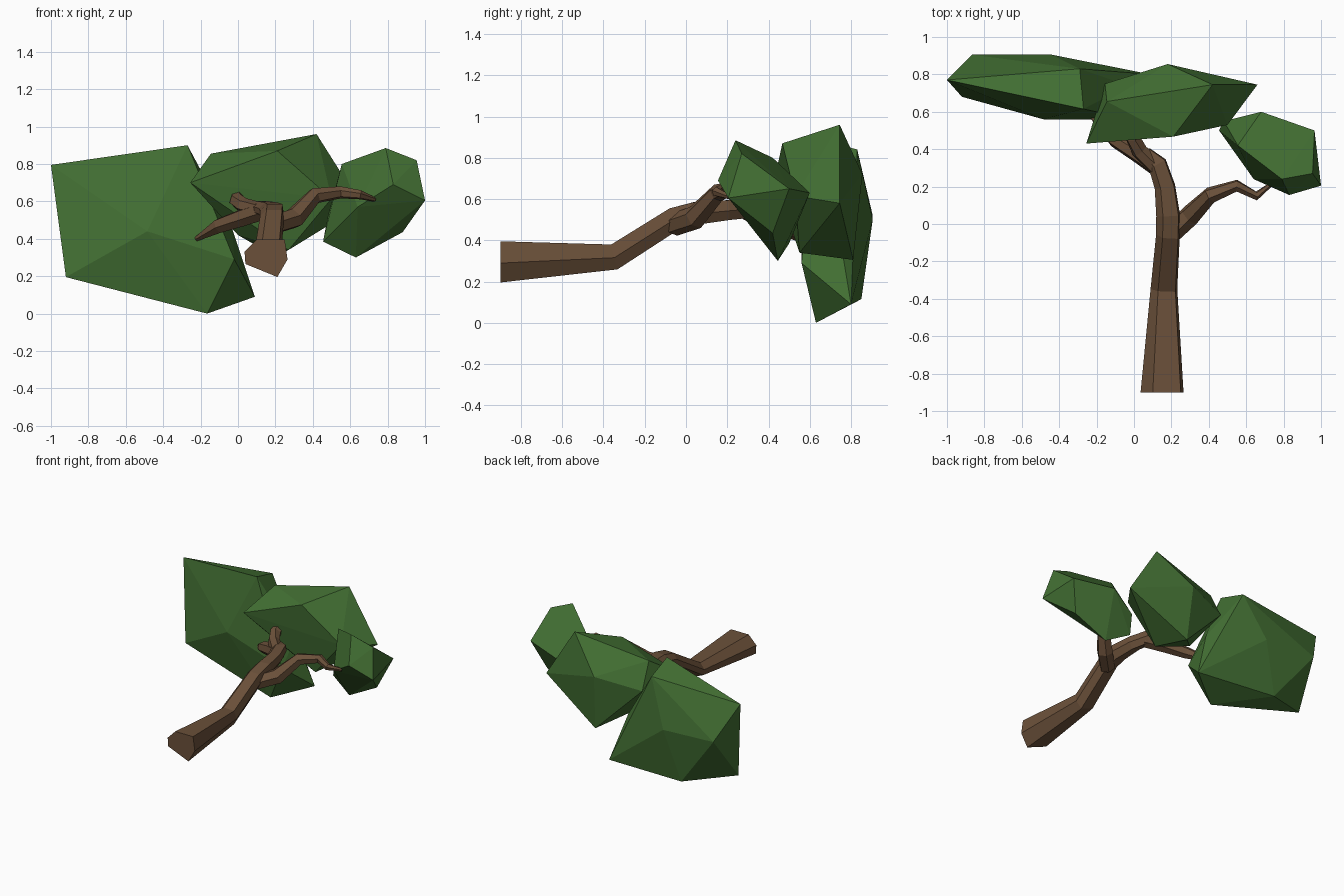
import bpy, bmesh, math
from mathutils import Vector


def material(name, rgb):
    m = bpy.data.materials.new(name)
    m.diffuse_color = (*rgb, 1)
    return m


BARK = material("bark_brown", (0.147, 0.081, 0.042))
LEAF = material("leaf_green", (0.055, 0.16, 0.033))

# Uneven six-sided trunk section and regular branch section
TRUNK = [(0.99, -0.03), (0.86, 0.88), (-0.43, 0.88), (-0.99, 0.32), (-0.95, -0.24), (0.52, -0.84)]
ROUND = [(math.cos(k * math.tau / 6 + 0.3), math.sin(k * math.tau / 6 + 0.3)) for k in range(6)]


def finish(bm, name, mat):
    bmesh.ops.recalc_face_normals(bm, faces=bm.faces)
    mesh = bpy.data.meshes.new(name)
    bm.to_mesh(mesh)
    bm.free()
    mesh.materials.append(mat)
    obj = bpy.data.objects.new(name, mesh)
    bpy.context.collection.objects.link(obj)
    return obj


def limb(name, path, section=ROUND):
    """Tapered low-poly tube through (x, y, z, radius) points."""
    bm = bmesh.new()
    pts = [Vector(p[:3]) for p in path]
    rings = []
    for i, p in enumerate(pts):
        a, b = pts[max(i - 1, 0)], pts[min(i + 1, len(pts) - 1)]
        t = (b - a).normalized()
        if name == "trunk" and i == 0:
            t = Vector((0, 1, 0))  # square-cut trunk base
        side = t.cross(Vector((0, 0, 1))).normalized()
        up = side.cross(t)
        rings.append([bm.verts.new(p + path[i][3] * (u * side + v * up)) for u, v in section])
    count = len(section)
    for r0, r1 in zip(rings, rings[1:]):
        for k in range(count):
            n = (k + 1) % count
            bm.faces.new((r0[k], r0[n], r1[n], r1[k]))
    bm.faces.new(rings[0])
    bm.faces.new(rings[-1])
    return finish(bm, name, BARK)


def foliage(name, pts):
    """Faceted leaf clump: convex hull of its corner points."""
    bm = bmesh.new()
    for p in pts:
        bm.verts.new(p)
    bmesh.ops.convex_hull(bm, input=bm.verts)
    loose = [v for v in bm.verts if not v.link_faces]
    bmesh.ops.delete(bm, geom=loose, context='VERTS')
    return finish(bm, name, LEAF)


# Trunk lying along y, then its branches
limb("trunk", [(0.15, -0.90, 0.293, 0.116), (0.16, -0.345, 0.318, 0.072),
               (0.182, -0.05, 0.505, 0.064), (0.182, 0.05, 0.53, 0.064),
               (0.165, 0.20, 0.545, 0.056), (0.125, 0.32, 0.555, 0.052),
               (0.06, 0.38, 0.55, 0.035)], TRUNK)
limb("right_branch", [(0.19, -0.06, 0.475, 0.055), (0.30, 0.045, 0.51, 0.058),
                      (0.41, 0.155, 0.63, 0.045), (0.55, 0.205, 0.648, 0.033),
                      (0.655, 0.15, 0.635, 0.025), (0.73, 0.21, 0.61, 0.012)])
limb("left_branch", [(0.14, 0.29, 0.55, 0.05), (0.03, 0.37, 0.515, 0.05),
                     (-0.10, 0.45, 0.47, 0.042), (-0.22, 0.57, 0.40, 0.014)])
limb("upper_branch", [(0.12, 0.30, 0.55, 0.045), (0.03, 0.39, 0.575, 0.044),
                      (-0.005, 0.46, 0.605, 0.042), (0.0, 0.56, 0.65, 0.03)])

# Leaf clumps
foliage("left_foliage", [
    (-1, 0.77, 0.795), (-0.27, 0.615, 0.90), (-0.29, 0.83, 0.84),
    (0.09, 0.80, 0.09), (-0.165, 0.63, 0.0), (-0.92, 0.68, 0.195),
    (-0.485, 0.56, 0.44), (-0.865, 0.905, 0.52), (-0.44, 0.905, 0.5),
    (-0.555, 0.85, 0.115), (-0.02, 0.56, 0.29), (-0.03, 0.74, 0.45)])
foliage("middle_foliage", [
    (0.42, 0.745, 0.96), (-0.145, 0.655, 0.855), (-0.255, 0.43, 0.70),
    (0.21, 0.467, 0.87), (0.66, 0.745, 0.58), (0.5, 0.53, 0.615),
    (0.27, 0.55, 0.34), (0.18, 0.855, 0.72), (0.2, 0.81, 0.305),
    (-0.155, 0.75, 0.66), (0.0, 0.6, 0.42)])
foliage("right_foliage", [
    (0.79, 0.24, 0.885), (0.955, 0.27, 0.82), (1, 0.205, 0.605),
    (0.83, 0.155, 0.69), (0.965, 0.5, 0.65), (0.68, 0.6, 0.63),
    (0.48, 0.55, 0.52), (0.63, 0.445, 0.30), (0.88, 0.42, 0.435),
    (0.555, 0.42, 0.80), (0.455, 0.5, 0.385), (0.64, 0.24, 0.57)])
